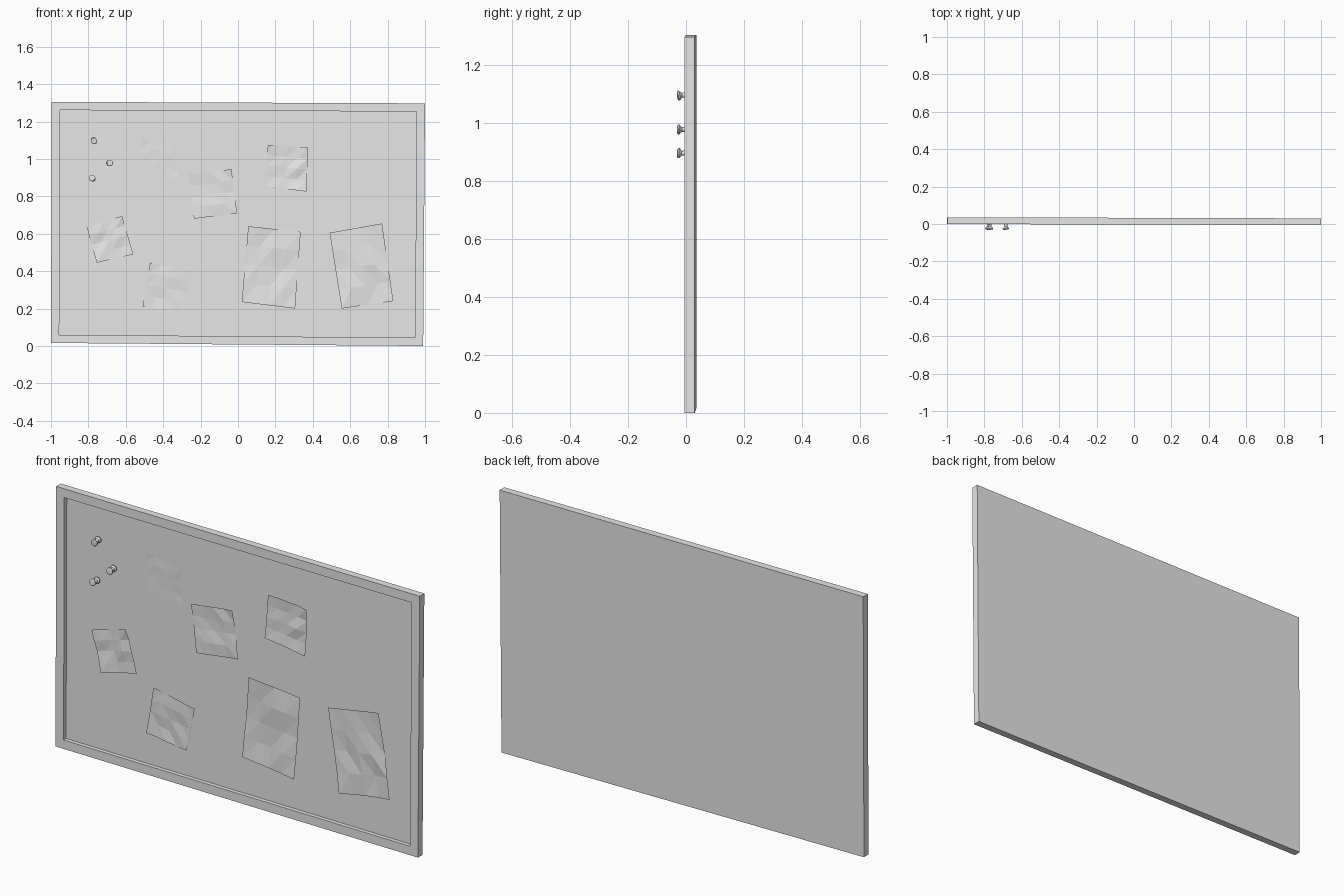
import bpy, bmesh, random
from math import radians
from mathutils import Vector, Matrix

if "Cube" in bpy.data.objects:
    bpy.data.objects.remove(bpy.data.objects["Cube"])

random.seed(4)
grey = bpy.data.materials.new("plain_grey")
grey.use_nodes = True
grey.diffuse_color = (0.8, 0.8, 0.8, 1)
grey.node_tree.nodes["Principled BSDF"].inputs["Base Color"].default_value = grey.diffuse_color


def finish(bm, name):
    mesh = bpy.data.meshes.new(name)
    bm.to_mesh(mesh)
    bm.free()
    mesh.materials.append(grey)
    obj = bpy.data.objects.new(name, mesh)
    bpy.context.collection.objects.link(obj)
    return obj


def front_y(x):
    return -0.003 - 0.003 * x


DEPTH, RECESS = 0.036, 0.02

# Notice board: slightly crooked slab with a raised rim around a sunk panel
bm = bmesh.new()
outline = [(-0.996, 1.305), (-1.0, 0.016), (0.99, 0.0), (1.0, 1.297)]
front = [bm.verts.new((x, front_y(x), z)) for x, z in outline]
back = [bm.verts.new((v.co.x, v.co.y + DEPTH, v.co.z)) for v in front]
panel = bm.faces.new(front)
bm.faces.new(back[::-1])
for i in range(4):
    j = (i + 1) % 4
    bm.faces.new((front[j], front[i], back[i], back[j]))
bmesh.ops.recalc_face_normals(bm, faces=bm.faces)
bmesh.ops.inset_region(bm, faces=[panel], thickness=0.044, use_even_offset=True)
sunk = bmesh.ops.extrude_discrete_faces(bm, faces=[panel])["faces"][0]
bmesh.ops.translate(bm, verts=sunk.verts, vec=(0, RECESS, 0))
finish(bm, "notice_board")


# Paper notes: crumpled sheets lying on the sunk panel
def note(name, corners, lift, cells=4):
    tl, tr, br, bl = [Vector(c) for c in corners]
    bm = bmesh.new()
    rows = []
    for r in range(cells + 1):
        v = r / cells
        row = []
        for c in range(cells + 1):
            u = c / cells
            p = tl.lerp(tr, u).lerp(bl.lerp(br, u), v)
            edge = r in (0, cells) or c in (0, cells)
            rise = lift * (random.uniform(0.3, 0.8) if edge else random.uniform(0.1, 1))
            if r in (0, cells) and c in (0, cells):
                rise = lift * random.uniform(0.5, 1.3)
            row.append(bm.verts.new((p.x, front_y(p.x) + RECESS - 0.001 - rise, p.y)))
        rows.append(row)
    for r in range(cells):
        for c in range(cells):
            bm.faces.new((rows[r][c], rows[r + 1][c], rows[r + 1][c + 1], rows[r][c + 1]))
    bmesh.ops.triangulate(bm, faces=bm.faces)
    finish(bm, name)


note("note_left", [(-.81, .64), (-.62, .695), (-.56, .49), (-.755, .445)], .012)
note("note_low_left", [(-.47, .445), (-.245, .4), (-.29, .18), (-.51, .21)], .009)
note("note_middle", [(-.265, .915), (-.035, .945), (-.005, .71), (-.235, .68)], .010)
note("note_high_right", [(.16, 1.075), (.375, 1.06), (.365, .825), (.14, .855)], .013)
note("note_large_centre", [(.055, .64), (.335, .61), (.305, .2), (.02, .235)], .014)
note("note_large_right", [(.49, .605), (.77, .655), (.83, .24), (.555, .2)], .014)
note("note_flat", [(-.515, 1.11), (-.32, 1.06), (-.32, .9), (-.51, .91)], .003)


# Push pins: turned profile of (radius, distance out from the panel)
PIN = [(0, 0), (.004, 0), (.004, .008), (.016, .010), (.016, .014), (.009, .020),
       (.008, .034), (.017, .042), (.017, .047), (.012, .050), (0, .050)]


def pin(name, x, z, tilt, turn):
    bm = bmesh.new()
    points = [bm.verts.new((r, 0, h)) for r, h in PIN]
    edges = [bm.edges.new(pair) for pair in zip(points, points[1:])]
    bmesh.ops.spin(bm, geom=points + edges, cent=(0, 0, 0), axis=(0, 0, 1),
                   angle=radians(360), steps=12, use_merge=True)
    bmesh.ops.remove_doubles(bm, verts=bm.verts, dist=1e-5)
    bmesh.ops.recalc_face_normals(bm, faces=bm.faces)
    place = (Matrix.Translation((x, front_y(x) + RECESS, z))
             @ Matrix.Rotation(radians(turn), 4, 'Z')
             @ Matrix.Rotation(radians(90 + tilt), 4, 'X'))
    bmesh.ops.transform(bm, matrix=place, verts=bm.verts)
    finish(bm, name)


pin("push_pin_top", -.772, 1.10, 6, 3)
pin("push_pin_middle", -.688, .978, 0, 4)
pin("push_pin_bottom", -.777, .895, -3, -3)
